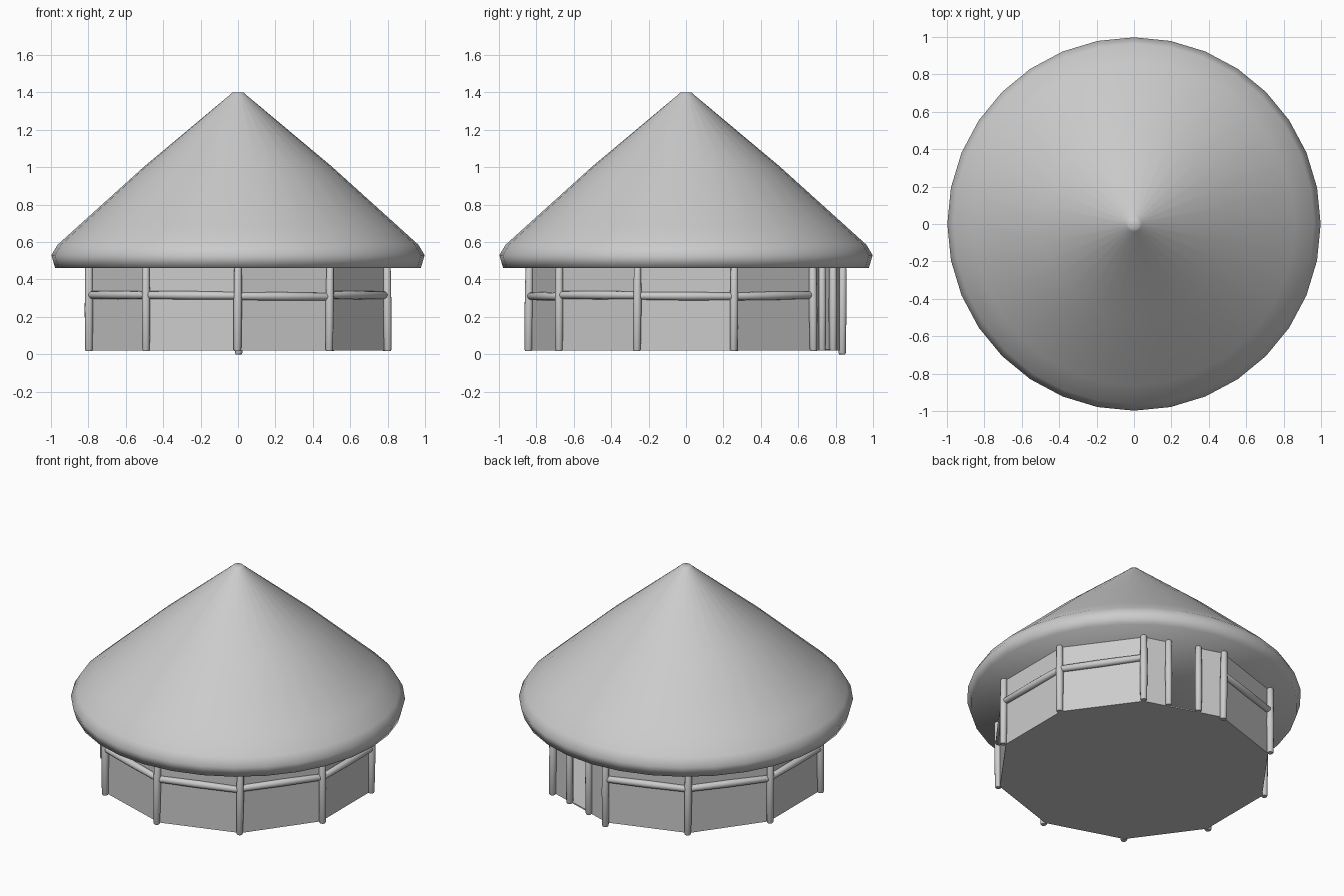
import bpy, bmesh, math, random
from mathutils import Vector

if "Cube" in bpy.data.objects:
    bpy.data.objects.remove(bpy.data.objects["Cube"])

random.seed(4)
SIDES = 10
WALL_R, POST_R = 0.825, 0.838
Z0, EAVE = 0.02, 0.465


def finish(name, bm, smooth=None):
    bmesh.ops.remove_doubles(bm, verts=bm.verts, dist=1e-5)
    bmesh.ops.recalc_face_normals(bm, faces=bm.faces)
    mesh = bpy.data.meshes.new(name)
    bm.to_mesh(mesh)
    bm.free()
    ob = bpy.data.objects.new(name, mesh)
    bpy.context.collection.objects.link(ob)
    if smooth:
        bpy.ops.object.select_all(action='DESELECT')
        bpy.context.view_layer.objects.active = ob
        ob.select_set(True)
        bpy.ops.object.shade_smooth_by_angle(angle=math.radians(smooth))
    return ob


def lathe(name, profile, sides, smooth):
    """Revolve (radius, height) points about z; profile starts and ends on the axis."""
    bm = bmesh.new()
    vs = [bm.verts.new((r, 0, z)) for r, z in profile]
    es = [bm.edges.new(p) for p in zip(vs, vs[1:])]
    bmesh.ops.spin(bm, geom=vs + es, axis=(0, 0, 1), cent=(0, 0, 0),
                   angle=2 * math.pi, steps=sides)
    return finish(name, bm, smooth)


def pole(name, a, b, r):
    """Slightly swollen round pole with softened ends, from a to b."""
    d = b - a
    n = d.length
    ob = lathe(name, [(0, 0), (r * 0.8, 0), (r * 0.97, 0.007), (r * 1.08, n * 0.5),
                      (r * 0.95, n - 0.007), (r * 0.75, n), (0, n)], 12, 60)
    ob.location = a
    ob.rotation_mode = 'QUATERNION'
    ob.rotation_quaternion = d.to_track_quat('Z', 'Y')


def corner(i, r, z):
    a = math.radians(-90 + 36 * i)
    return Vector((r * math.cos(a), r * math.sin(a), z))


def panel(name, a, b, z0, z1, thick=0.015):
    """Flat wall panel between two plan points, thickened inwards."""
    inward = -((a + b) / 2).normalized() * thick
    bm = bmesh.new()
    quad = [Vector((p.x, p.y, z)) for p, z in ((a, z0), (b, z0), (b, z1), (a, z1))]
    f = bm.faces.new([bm.verts.new(q) for q in quad])
    ext = bmesh.ops.extrude_face_region(bm, geom=[f], use_keep_orig=True)
    for v in ext['geom']:
        if isinstance(v, bmesh.types.BMVert):
            v.co += inward
    finish(name, bm)


# Thatched conical roof with a rounded eave
lathe("roof", [(0, 0.462), (0.978, 0.462), (0.998, 0.53), (0.965, 0.585), (0.86, 0.68),
               (0.5, 1.005), (0.04, 1.39), (0.03, 1.4), (0, 1.4)], 32, 89)

# Ten-sided floor slab
bm = bmesh.new()
low = bm.faces.new([bm.verts.new(corner(i, WALL_R, Z0)) for i in range(SIDES)])
ext = bmesh.ops.extrude_face_region(bm, geom=[low], use_keep_orig=True)
for v in ext['geom']:
    if isinstance(v, bmesh.types.BMVert):
        v.co.z += 0.008
finish("floor", bm)

# Walls, corner posts and rails; side 4 holds the doorway
DOOR = 4
for i in range(SIDES):
    wob = Vector((random.uniform(-.006, .006), random.uniform(-.006, .006), 0))
    foot = 0.0 if i == DOOR + 1 else Z0 - 0.002
    pole(f"post_{i}", corner(i, POST_R, foot) + wob, corner(i, POST_R, EAVE), 0.021)
    a, b = corner(i, WALL_R, 0), corner(i + 1, WALL_R, 0)
    if i == DOOR:
        # door surround: a panel and a post on each side of the opening
        panel("door_panel_0", a, a.lerp(b, 0.31), Z0, EAVE)
        panel("door_panel_1", a.lerp(b, 0.68), b, Z0, EAVE)
        for k, t in enumerate((0.31, 0.68)):
            p = corner(i, POST_R, Z0).lerp(corner(i + 1, POST_R, Z0), t)
            pole(f"door_post_{k}", p, Vector((p.x, p.y, EAVE)), 0.020)
        continue
    panel(f"wall_{i}", a, b, Z0, EAVE)
    za, zb = (0.312 + random.uniform(-.006, .006) for _ in range(2))
    ra, rb = corner(i, WALL_R + 0.008, za), corner(i + 1, WALL_R + 0.008, zb)
    pole(f"rail_{i}", ra.lerp(rb, 0.01), ra.lerp(rb, 0.99), 0.021)
